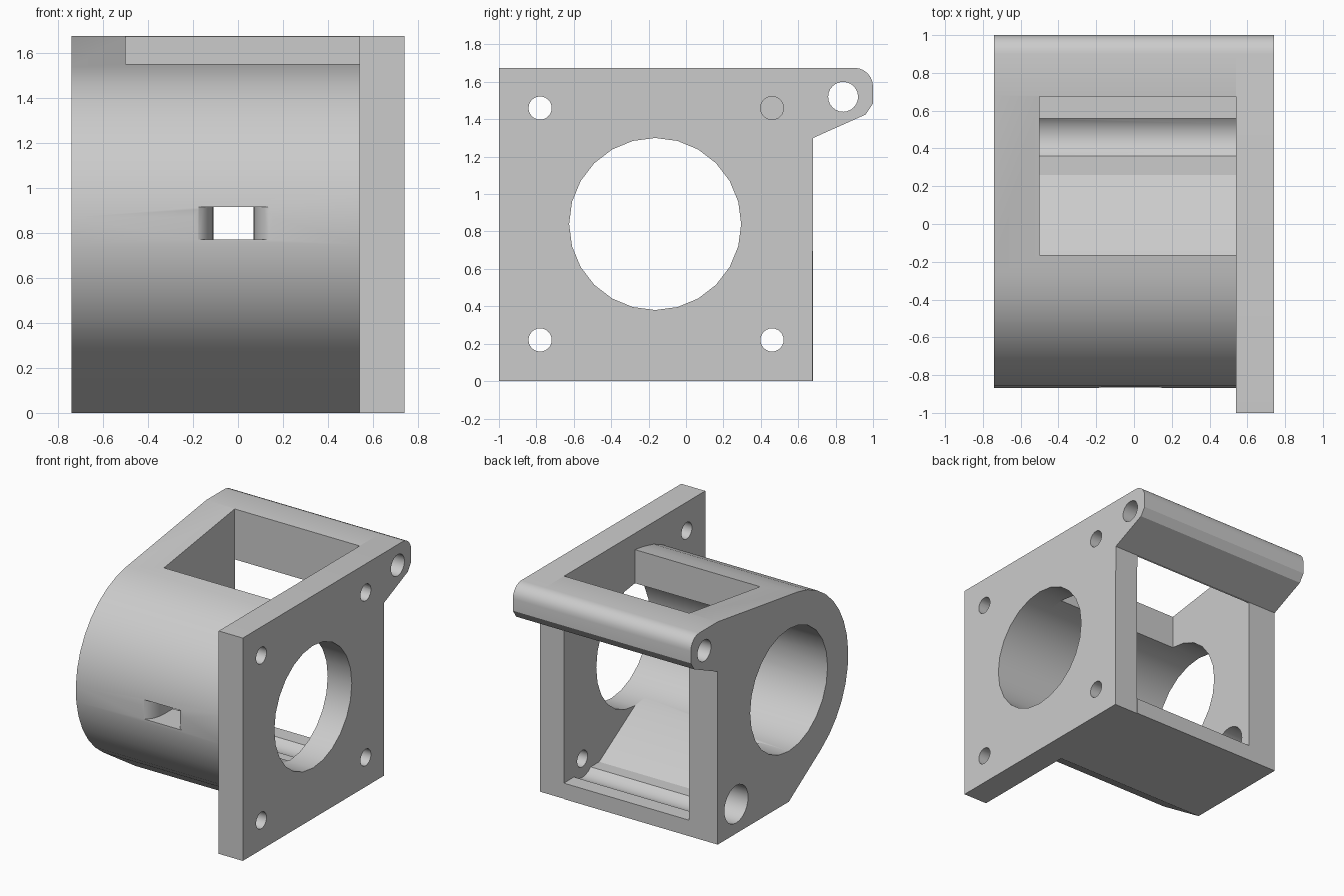
import bpy, bmesh
from math import cos, sin, pi, radians, acos, atan2, hypot

if "Cube" in bpy.data.objects:
    bpy.data.objects.remove(bpy.data.objects["Cube"], do_unlink=True)

grey = bpy.data.materials.new("light grey")
grey.use_nodes = True
grey.diffuse_color = (0.6, 0.6, 0.6, 1)
grey.node_tree.nodes["Principled BSDF"].inputs["Base Color"].default_value = (0.6, 0.6, 0.6, 1)

CY, CZ, OUTER, BORE = -0.165, 0.84, 0.705, 0.46   # barrel centre and radii
X0, X1, X2 = -0.74, 0.54, 0.74                    # housing end, flange back, flange face
BACK, TOP = 0.68, 1.675


def prism(name, points, lo, hi, axis="x"):
    """Extrude a closed profile: (y, z) along x, or (x, y) along z."""
    place = (lambda p, t: (t, *p)) if axis == "x" else (lambda p, t: (*p, t))
    bm = bmesh.new()
    a = [bm.verts.new(place(p, lo)) for p in points]
    b = [bm.verts.new(place(p, hi)) for p in points]
    bm.faces.new(a)
    bm.faces.new(b[::-1])
    for i in range(len(points)):
        j = (i + 1) % len(points)
        bm.faces.new((a[i], a[j], b[j], b[i]))
    bmesh.ops.recalc_face_normals(bm, faces=bm.faces)
    mesh = bpy.data.meshes.new(name)
    bm.to_mesh(mesh)
    bm.free()
    mesh.materials.append(grey)
    obj = bpy.data.objects.new(name, mesh)
    bpy.context.collection.objects.link(obj)
    return obj


def arc(cy, cz, r, start, end, n):
    return [(cy + r * cos(start + (end - start) * i / n),
             cz + r * sin(start + (end - start) * i / n)) for i in range(n + 1)]


def rod(y, z, r, lo, hi, n=24):
    return prism("cutter", arc(y, z, r, 0, 2 * pi, n)[:-1], lo, hi)


def carve(obj, cutters):
    """Subtract every cutter, then discard the cutters."""
    for c in cutters:
        c.hide_render = True
        mod = obj.modifiers.new("cut", "BOOLEAN")
        mod.operation, mod.solver, mod.object = "DIFFERENCE", "EXACT", c
        bpy.context.view_layer.update()
        graph = bpy.context.evaluated_depsgraph_get()
        mesh = bpy.data.meshes.new_from_object(obj.evaluated_get(graph))
        obj.modifiers.clear()
        obj.data = mesh
        bpy.data.objects.remove(c, do_unlink=True)


def tangent_angle(y, z, side):
    """Angle on the barrel where a line from (y, z) touches it."""
    dy, dz = y - CY, z - CZ
    return atan2(dz, dy) + side * acos(OUTER / hypot(dy, dz))


# Hinge ear, shared by the flange and the housing
ear = [(BACK, 1.3), (0.96, 1.425), (1.0, 1.485)] + arc(0.9, 1.575, 0.1, 0, pi / 2, 6)

# Housing: barrel blended by tangents into the flat base and the hinge bar
upper = tangent_angle(BACK, TOP, 1)
lower = tangent_angle(CY, 0, -1) + 2 * pi
profile = [(CY, 0), (BACK, 0)] + ear + [(BACK, TOP)] + arc(CY, CZ, OUTER, upper, lower, 14)
housing = prism("housing", profile, X0, X1)

# Pocket open to the top and back, with a sloping inner floor
pocket = [(CY, 1.0), (-0.19, 1.0), (-0.19, 0.395), (0.26, 0.12), (1.1, 0.12),
          (1.1, 1.295), (0.675, 1.295), (0.675, 1.9), (CY, 1.9)]

# Front slot with rounded, flared cheeks
cheek = [(0.18 - 0.09 * sin(t), -0.72 - 0.15 * cos(t))
         for t in (radians(15 * i) for i in range(7))]
right = [(0.18, -1.1)] + cheek + [(0.09, -0.45)]
slot = [(x - 0.02, y) for x, y in right] + [(-x - 0.02, y) for x, y in reversed(right)]

carve(housing, [
    rod(CY, CZ, BORE, -1, 1),
    prism("cutter", pocket, -0.5, 1),
    rod(0.46, 0.22, 0.141, -1, 1),
    rod(0.84, 1.52, 0.08, -1, 1),
    prism("cutter", slot, 0.77, 0.915, "z"),
])

# Mounting flange with bore, hinge hole and four screw holes
flange = prism("mounting_flange", [(-1, 0), (BACK - 0.005, 0)] + ear + [(-1, TOP)], X1, X2)
carve(flange, [rod(CY, CZ, BORE, 0, 1), rod(0.84, 1.52, 0.08, 0, 1)]
      + [rod(y, z, 0.062, 0, 1) for y in (-0.78, 0.46) for z in (0.22, 1.46)])

for obj in (housing, flange):
    bpy.ops.object.select_all(action="DESELECT")
    obj.select_set(True)
    bpy.context.view_layer.objects.active = obj
    bpy.ops.object.shade_smooth_by_angle(angle=radians(25))
